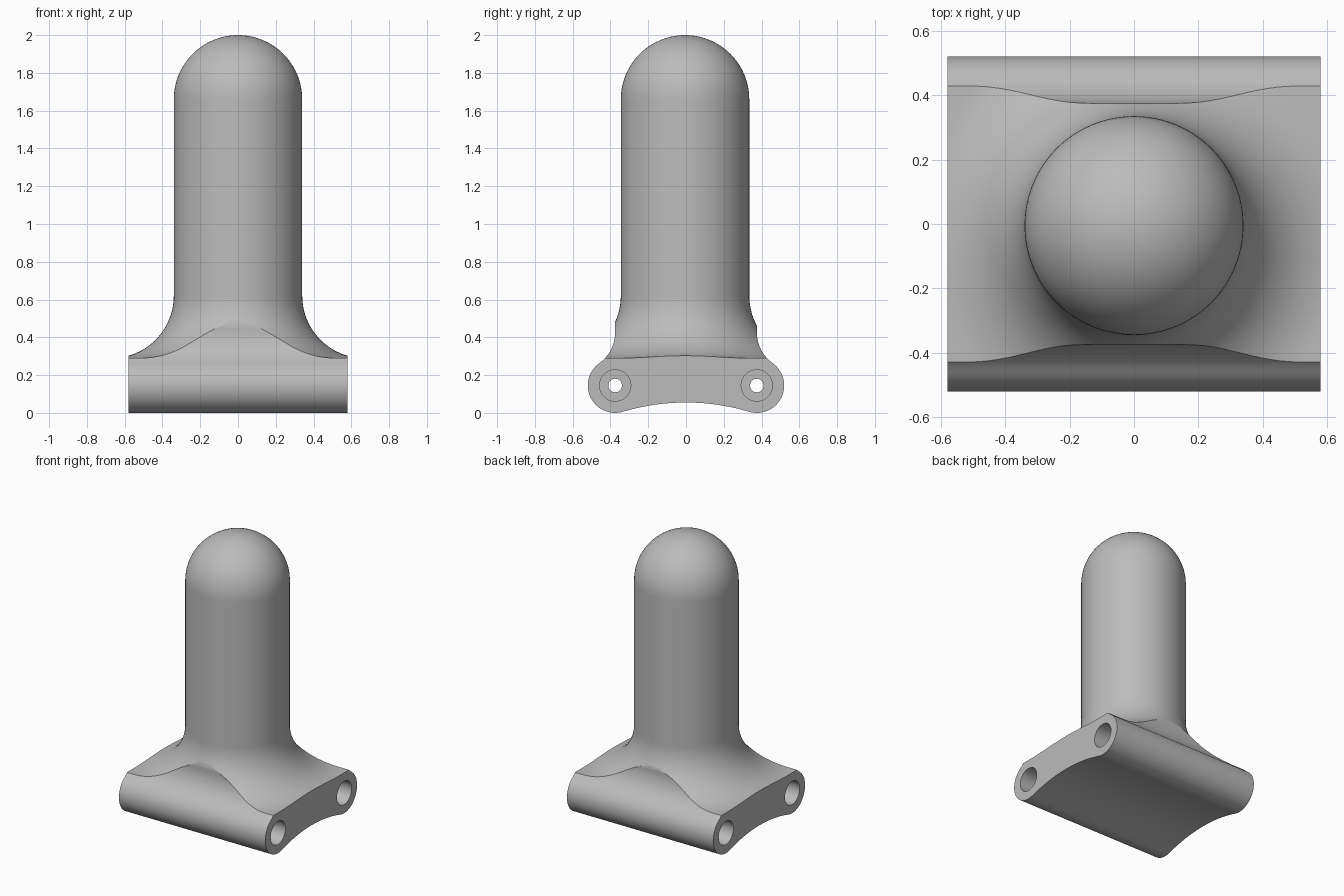
import bpy, bmesh
from math import sin, cos, pi, radians, sqrt, hypot, atan2

if "Cube" in bpy.data.objects:
    bpy.data.objects.remove(bpy.data.objects["Cube"])

HALF_X = 0.58            # half length of the foot
LOBE_Y, LOBE_R = 0.375, 0.145
POST_R, FLARE_R, FLOOR_Z = 0.34, 0.33, 0.29
NECK_R = 0.2

grey = bpy.data.materials.new("plain grey")
grey.use_nodes = True
grey.diffuse_color = (0.5, 0.5, 0.5, 1)
grey.node_tree.nodes["Principled BSDF"].inputs["Base Color"].default_value = (0.5, 0.5, 0.5, 1)


def arc(cx, cy, r, a0, a1, n):
    return [(cx + r * cos(a0 + (a1 - a0) * i / n), cy + r * sin(a0 + (a1 - a0) * i / n))
            for i in range(n + 1)]


def make_object(name, bm):
    bmesh.ops.recalc_face_normals(bm, faces=bm.faces)
    mesh = bpy.data.meshes.new(name)
    bm.to_mesh(mesh)
    bm.free()
    mesh.materials.append(grey)
    obj = bpy.data.objects.new(name, mesh)
    bpy.context.collection.objects.link(obj)
    return obj


def extrude_x(name, outline, x0, x1):
    bm = bmesh.new()
    face = bm.faces.new([bm.verts.new((x0, y, z)) for y, z in outline])
    new = bmesh.ops.extrude_face_region(bm, geom=[face])["geom"]
    bmesh.ops.translate(bm, vec=(x1 - x0, 0, 0),
                        verts=[v for v in new if isinstance(v, bmesh.types.BMVert)])
    return make_object(name, bm)


def lathe(name, profile, steps, y):
    bm = bmesh.new()
    verts = [bm.verts.new((r, 0, z)) for r, z in profile]
    edges = [bm.edges.new(pair) for pair in zip(verts, verts[1:])]
    bmesh.ops.spin(bm, geom=verts + edges, axis=(0, 0, 1), cent=(0, 0, 0),
                   angle=2 * pi, steps=steps)
    bmesh.ops.remove_doubles(bm, verts=bm.verts, dist=1e-4)
    bmesh.ops.translate(bm, vec=(0, y, 0), verts=bm.verts)
    return make_object(name, bm)


def cut(target, tool, operation):
    mod = target.modifiers.new("cut", 'BOOLEAN')
    mod.operation, mod.solver, mod.object = operation, 'EXACT', tool
    bpy.context.view_layer.objects.active = target
    bpy.ops.object.modifier_apply(modifier=mod.name)
    bpy.data.objects.remove(tool)


# Side outline: arched underside, round lobe, concave neck, straight cheek
neck_z = LOBE_R + sqrt((LOBE_R + NECK_R) ** 2 - NECK_R ** 2)
meet = atan2(neck_z - LOBE_R, NECK_R)
arch_r, arch_top = 1.16, 0.055
arch_half = 0.33 / arch_r
half = arc(0, arch_top - arch_r, arch_r, pi / 2, pi / 2 - arch_half, 10)
half += arc(LOBE_Y, LOBE_R, LOBE_R, radians(-100), meet, 28)
half += arc(LOBE_Y + NECK_R, neck_z, NECK_R, meet + pi, pi, 10)[1:]
half.append((LOBE_Y, 2.2))
outline = half + [(-y, z) for y, z in reversed(half[1:])]
body = extrude_x("post_and_foot", outline, -HALF_X, HALF_X)

# Domed post flaring into the top of the foot
profile = [(0, -0.2), (0.95, -0.2), (0.95, FLOOR_Z)]
profile += arc(POST_R + FLARE_R, FLOOR_Z + FLARE_R, FLARE_R, -pi / 2, -pi, 20)
profile += arc(0, 2 - POST_R, POST_R, 0, pi / 2, 20)[:-1] + [(0, 2)]
cut(body, lathe("post_envelope", profile, 96, -0.005), 'INTERSECT')

# Through holes, counterbored at both ends
for side in (-1, 1):
    y = side * LOBE_Y
    for r, x0, x1 in ((0.036, -0.7, 0.7), (0.083, -0.7, -0.38), (0.083, 0.38, 0.7)):
        circle = arc(y, LOBE_R, r, 0, 2 * pi, 32)[:-1]
        cut(body, extrude_x("hole_cutter", circle, x0, x1), 'DIFFERENCE')

bpy.ops.object.select_all(action='DESELECT')
body.select_set(True)
bpy.context.view_layer.objects.active = body
bpy.ops.object.shade_smooth_by_angle(angle=radians(30))
